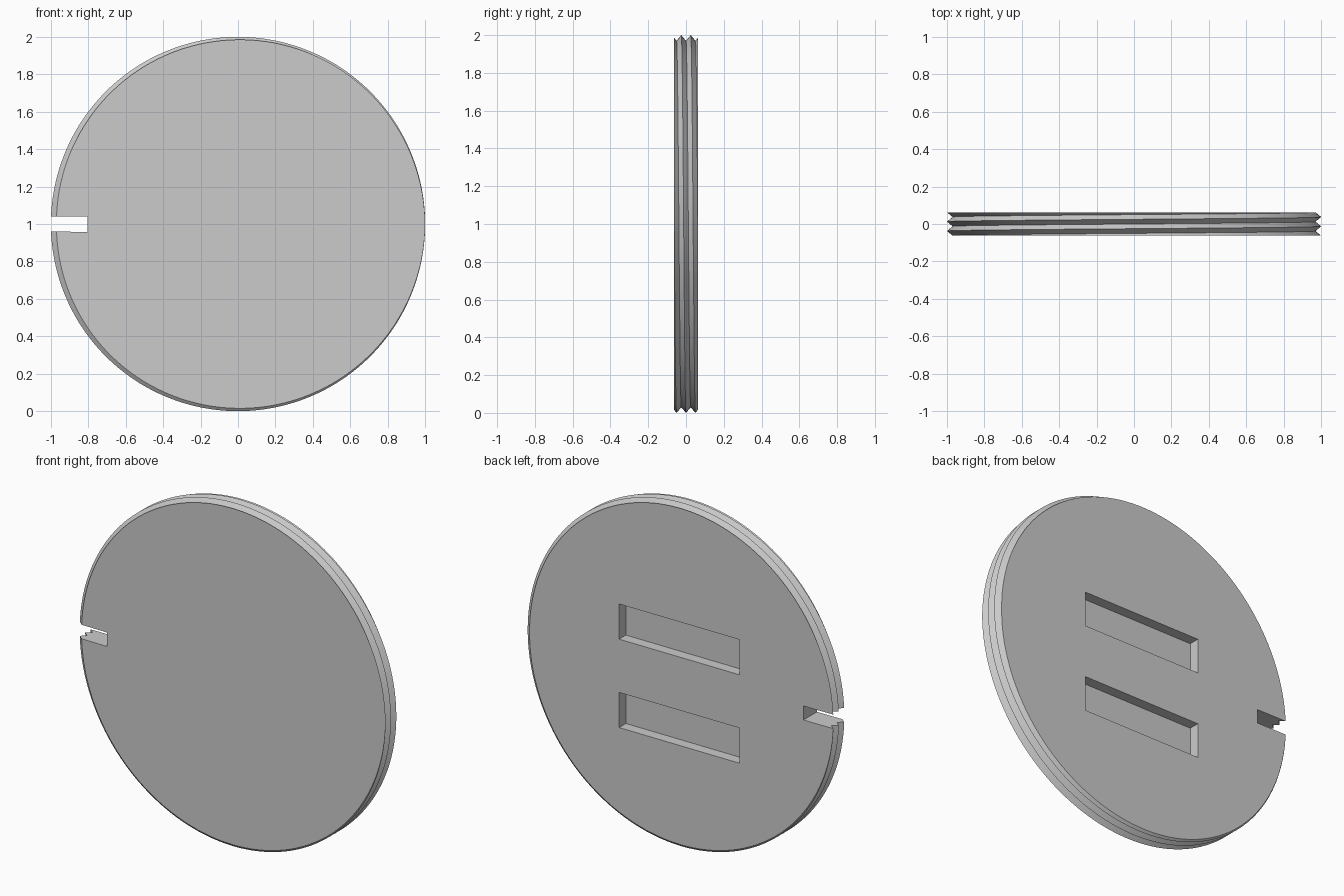
import bpy, bmesh, math
from mathutils import Vector

if "Cube" in bpy.data.objects:
    bpy.data.objects.remove(bpy.data.objects["Cube"])

HALF = 0.0625      # half the disc thickness
PITCH = 0.05       # thread pitch
CREST, ROOT = 1.0, 0.97
SEGMENTS = 192

grey = bpy.data.materials.new("plain_grey")
grey.use_nodes = True
grey.diffuse_color = (0.6, 0.6, 0.6, 1)
grey.node_tree.nodes["Principled BSDF"].inputs["Base Color"].default_value = (0.6, 0.6, 0.6, 1)


def add_object(name, bm):
    mesh = bpy.data.meshes.new(name)
    bm.to_mesh(mesh)
    bm.free()
    mesh.materials.append(grey)
    obj = bpy.data.objects.new(name, mesh)
    bpy.context.collection.objects.link(obj)
    return obj


def box_cutter(name, centre, size, tilt=0):
    bpy.ops.mesh.primitive_cube_add(size=1, location=centre, rotation=(0, tilt, 0))
    cutter = bpy.context.object
    cutter.name = name
    cutter.scale = size
    cutter.data.materials.append(grey)
    cutter.hide_render = True
    cutter.hide_set(True)
    return cutter


# Helical V thread, one column of crests and roots per angle
bm = bmesh.new()
columns = []
for i in range(SEGMENTS):
    turn = i / SEGMENTS
    angle = turn * math.tau
    column = []
    for k in range(-6, 9):
        r = ROOT if k % 2 else CREST
        y = -PITCH / 4 + PITCH * (k / 2 - turn)
        column.append(bm.verts.new((r * math.cos(angle), y, 1 + r * math.sin(angle))))
    columns.append(column)
for i, column in enumerate(columns):
    # The last column meets the first one a full pitch along
    wraps = i == SEGMENTS - 1
    following = columns[0][:-2] if wraps else columns[i + 1]
    current = column[2:] if wraps else column
    for k in range(len(current) - 1):
        bm.faces.new((current[k], current[k + 1], following[k + 1], following[k]))

# Trim the thread to flat front and back faces
for side in (-1, 1):
    cut = bmesh.ops.bisect_plane(
        bm, geom=bm.verts[:] + bm.edges[:] + bm.faces[:], dist=1e-6,
        plane_co=Vector((0, side * HALF, 0)), plane_no=Vector((0, side, 0)),
        clear_outer=True)
    bmesh.ops.remove_doubles(bm, verts=bm.verts[:], dist=1e-5)
    rim = [e for e in bm.edges if e.is_boundary
           and all(abs(v.co.y - side * HALF) < 1e-4 for v in e.verts)]
    bmesh.ops.holes_fill(bm, edges=rim, sides=0)
bmesh.ops.recalc_face_normals(bm, faces=bm.faces[:])
disc = add_object("threaded_disc", bm)

# Key notch in the rim and two grip slots in the back
cutters = [
    box_cutter("rim_notch_cutter", (-0.955, 0, 1), (0.30, 0.5, 0.082), math.radians(0.4)),
    box_cutter("upper_slot_cutter", (0, 0.1, 1.215), (0.78, 0.2, 0.206)),
    box_cutter("lower_slot_cutter", (0, 0.1, 0.697), (0.78, 0.2, 0.206)),
]
bpy.context.view_layer.objects.active = disc
for cutter in cutters:
    mod = disc.modifiers.new(cutter.name, 'BOOLEAN')
    mod.operation = 'DIFFERENCE'
    mod.solver = 'EXACT'
    mod.object = cutter
    bpy.ops.object.modifier_apply(modifier=mod.name)
    bpy.data.objects.remove(cutter)

bpy.ops.object.select_all(action='DESELECT')
disc.select_set(True)
bpy.ops.object.shade_smooth_by_angle(angle=math.radians(30))
